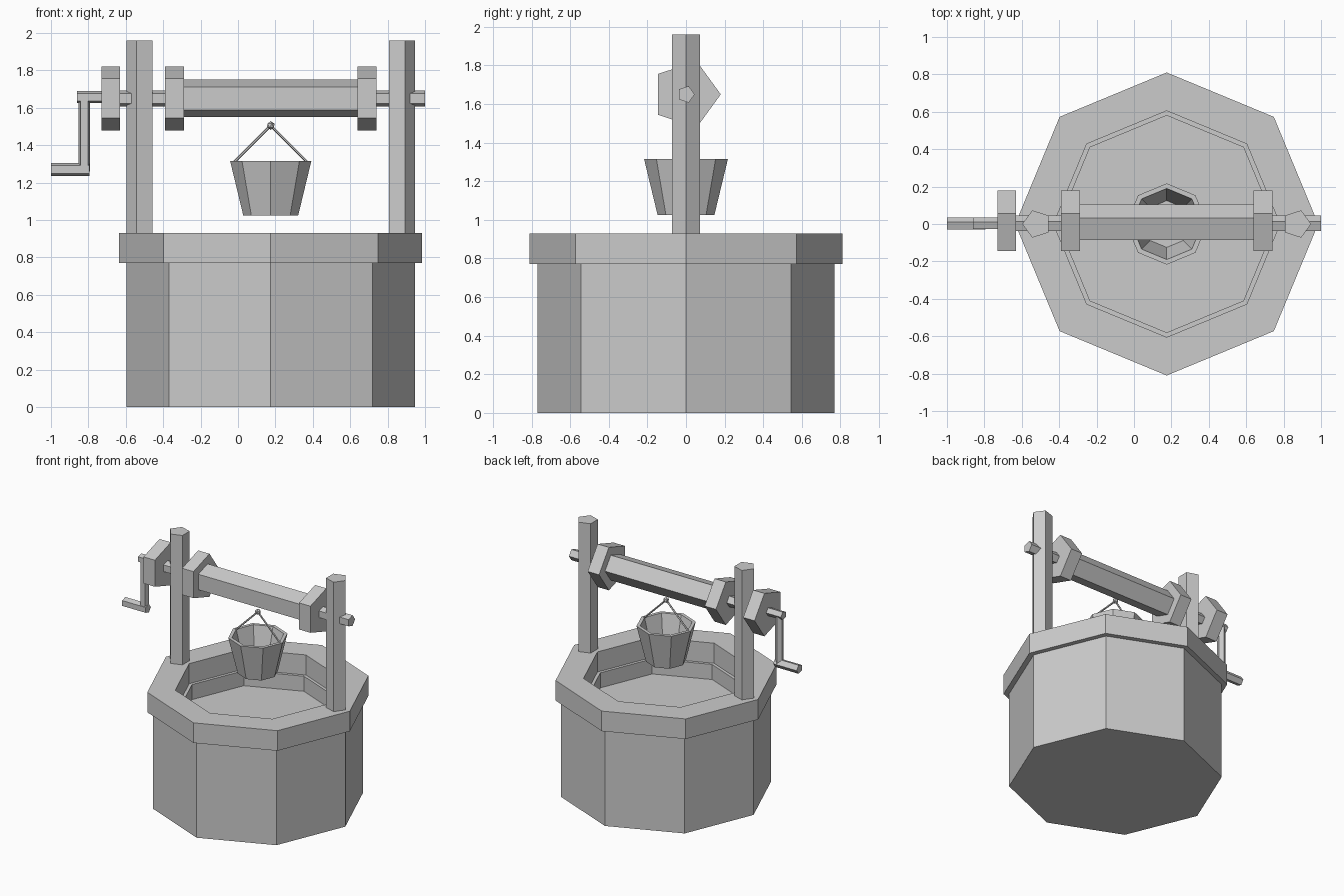
import bpy, bmesh, math
from mathutils import Vector

if "Cube" in bpy.data.objects:
    bpy.data.objects.remove(bpy.data.objects["Cube"], do_unlink=True)

X, Y, Z = Vector((1, 0, 0)), Vector((0, 1, 0)), Vector((0, 0, 1))
CX = 0.175      # well axis
AXLE_Z = 1.65

grey = bpy.data.materials.new("plain_grey")
grey.use_nodes = True
colour = (0.6, 0.6, 0.6, 1)
grey.diffuse_color = colour
grey.node_tree.nodes["Principled BSDF"].inputs["Base Color"].default_value = colour


def finish(name, bm):
    bmesh.ops.recalc_face_normals(bm, faces=bm.faces[:])
    mesh = bpy.data.meshes.new(name)
    bm.to_mesh(mesh)
    bm.free()
    mesh.materials.append(grey)
    obj = bpy.data.objects.new(name, mesh)
    bpy.context.collection.objects.link(obj)
    return obj


def lathe(name, profile, sides, origin, axis=Z, point=Y, ring=False):
    """Faceted turning of (radius, height) points; one corner faces 'point'.
    A ring joins its ends, otherwise both ends are capped."""
    bm = bmesh.new()
    side = axis.cross(point)
    angles = [2 * math.pi * i / sides for i in range(sides)]
    rows = [[bm.verts.new(origin + axis * h + r * (point * math.cos(a) + side * math.sin(a)))
             for a in angles] for r, h in profile]
    pairs = list(zip(rows, rows[1:]))
    if ring:
        pairs.append((rows[-1], rows[0]))
    else:
        bm.faces.new(rows[0])
        bm.faces.new(rows[-1])
    for low, high in pairs:
        for i in range(sides):
            j = (i + 1) % sides
            bm.faces.new((low[i], low[j], high[j], high[i]))
    return finish(name, bm)


def prism(name, radius, start, end, sides=5, point=Y):
    start, end = Vector(start), Vector(end)
    axis = end - start
    return lathe(name, [(radius, 0), (radius, axis.length)], sides, start,
                 axis.normalized(), point)


def bar_x(name, radius, x0, x1, z=AXLE_Z):
    return prism(name, radius, (x0, 0, z), (x1, 0, z))


# Stone wall with a shallow basin, and the overhanging rim
centre = Vector((CX, 0, 0))
lathe("well_wall", [(0.77, 0), (0.77, 0.77), (0.58, 0.77), (0.58, 0.65)], 8, centre)
lathe("well_rim", [(0.605, 0.77), (0.81, 0.77), (0.81, 0.93), (0.605, 0.93)], 8, centre, ring=True)

# Five-sided posts, corners pointing outwards
for name, sign in (("left_post", 1), ("right_post", -1)):
    x = CX + sign * 0.695
    prism(name, 0.077, (x, 0, 0.93), (x, 0, 1.96), point=X * sign)

# Axle, drum and flanges
bar_x("axle", 0.045, -0.73, 1.0)
bar_x("drum", 0.105, -0.29, 0.64)
for name, x in (("left_flange", 0.64), ("right_flange", -0.39), ("crank_flange", -0.73)):
    bar_x(name, 0.18, x, x + 0.1)

# Crank
bar_x("crank_shaft", 0.034, -0.86, -0.73, 1.657)
prism("crank_arm", 0.032, (-0.822, 0, 1.26), (-0.822, 0, 1.657))
bar_x("crank_handle", 0.036, -1.0, -0.793, 1.27)

# Hollow bucket
lathe("bucket", [(0.147, 1.025), (0.217, 1.315), (0.19, 1.315), (0.125, 1.05)], 8, centre)

# Bail wires and knot
top = Vector((CX, 0, 1.505))
for name, sign in (("left_bail_wire", 1), ("right_bail_wire", -1)):
    prism(name, 0.007, (CX + sign * 0.2, 0, 1.305), top)
bm = bmesh.new()
bmesh.ops.create_icosphere(bm, subdivisions=1, radius=0.023)
finish("bail_knot", bm).location = top
